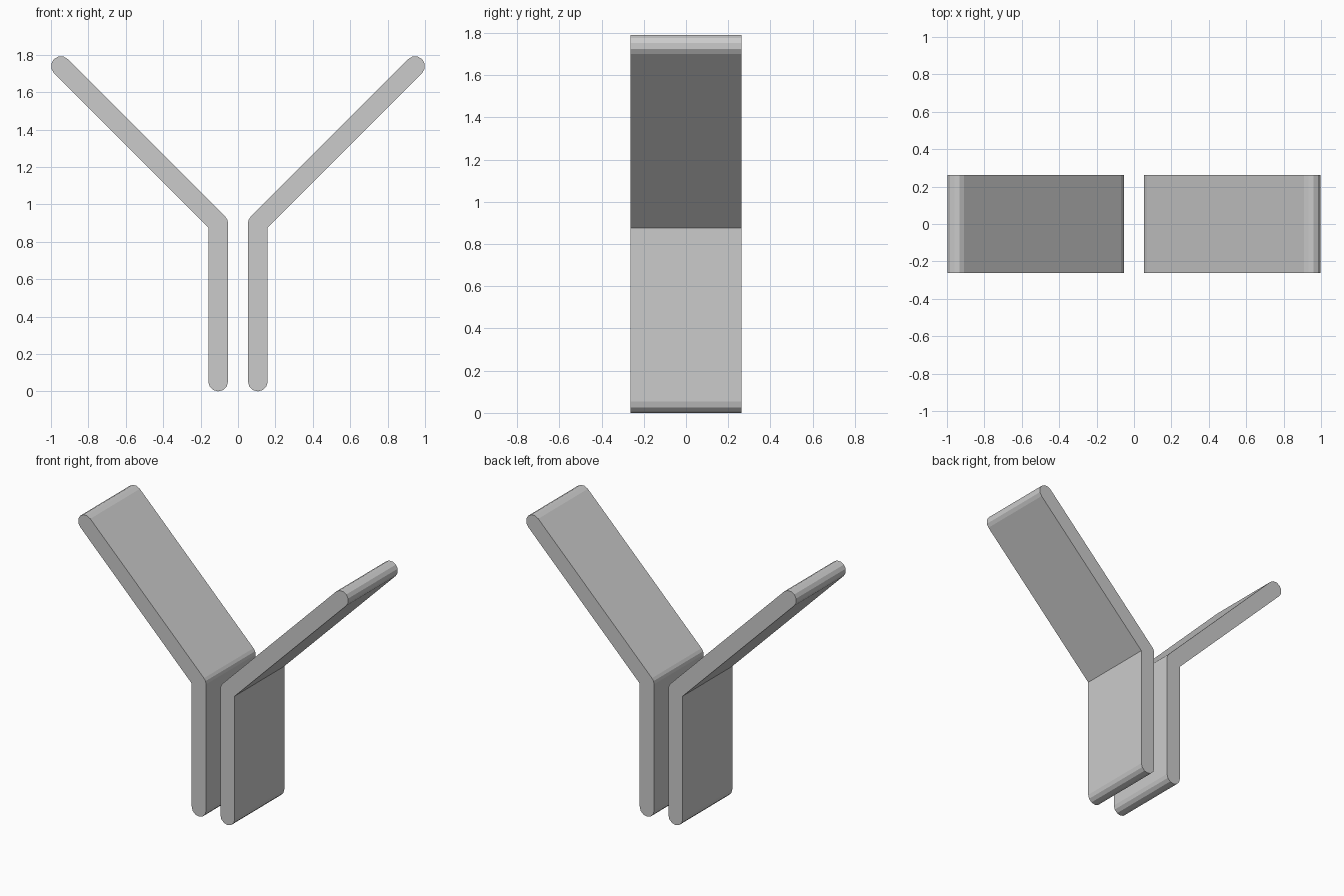
import bpy, bmesh
from math import sin, cos, radians
from mathutils import Vector

cube = bpy.data.objects.get("Cube")
if cube:
    bpy.data.objects.remove(cube)

grey = bpy.data.materials.new("light grey")
grey.use_nodes = True
grey.diffuse_color = (0.6, 0.6, 0.6, 1)
grey.node_tree.nodes["Principled BSDF"].inputs["Base Color"].default_value = (0.6, 0.6, 0.6, 1)

R = 0.053            # half the plate thickness
DEPTH = 0.262        # half the plate depth
foot = Vector((0.106, R))
bend = Vector((0.106, 0.898))
tip = Vector((0.947, 1.739))


def arc(centre, start, end, steps):
    """Points on a rounded end or bend, from start to end angle."""
    angles = [radians(start + (end - start) * i / steps) for i in range(steps + 1)]
    return [centre + R * Vector((cos(a), sin(a))) for a in angles]


# Outline of one bent plate: rounded foot, sharp outer crook, rounded tip, eased inner bend
crook = bend + Vector((R, -R * (2 ** 0.5 - 1)))
outline = arc(foot, 180, 360, 6) + [crook] + arc(tip, -45, 135, 6) + arc(bend, 135, 180, 2)


def bent_plate(name, side):
    bm = bmesh.new()
    face = bm.faces.new([bm.verts.new((side * p.x, -DEPTH, p.y)) for p in outline])
    ext = bmesh.ops.extrude_face_region(bm, geom=[face])
    moved = [v for v in ext["geom"] if isinstance(v, bmesh.types.BMVert)]
    bmesh.ops.translate(bm, verts=moved, vec=(0, 2 * DEPTH, 0))
    bmesh.ops.recalc_face_normals(bm, faces=bm.faces)
    mesh = bpy.data.meshes.new(name)
    bm.to_mesh(mesh)
    bm.free()
    mesh.materials.append(grey)
    obj = bpy.data.objects.new(name, mesh)
    bpy.context.collection.objects.link(obj)


bent_plate("left_bent_plate", 1)
bent_plate("right_bent_plate", -1)
